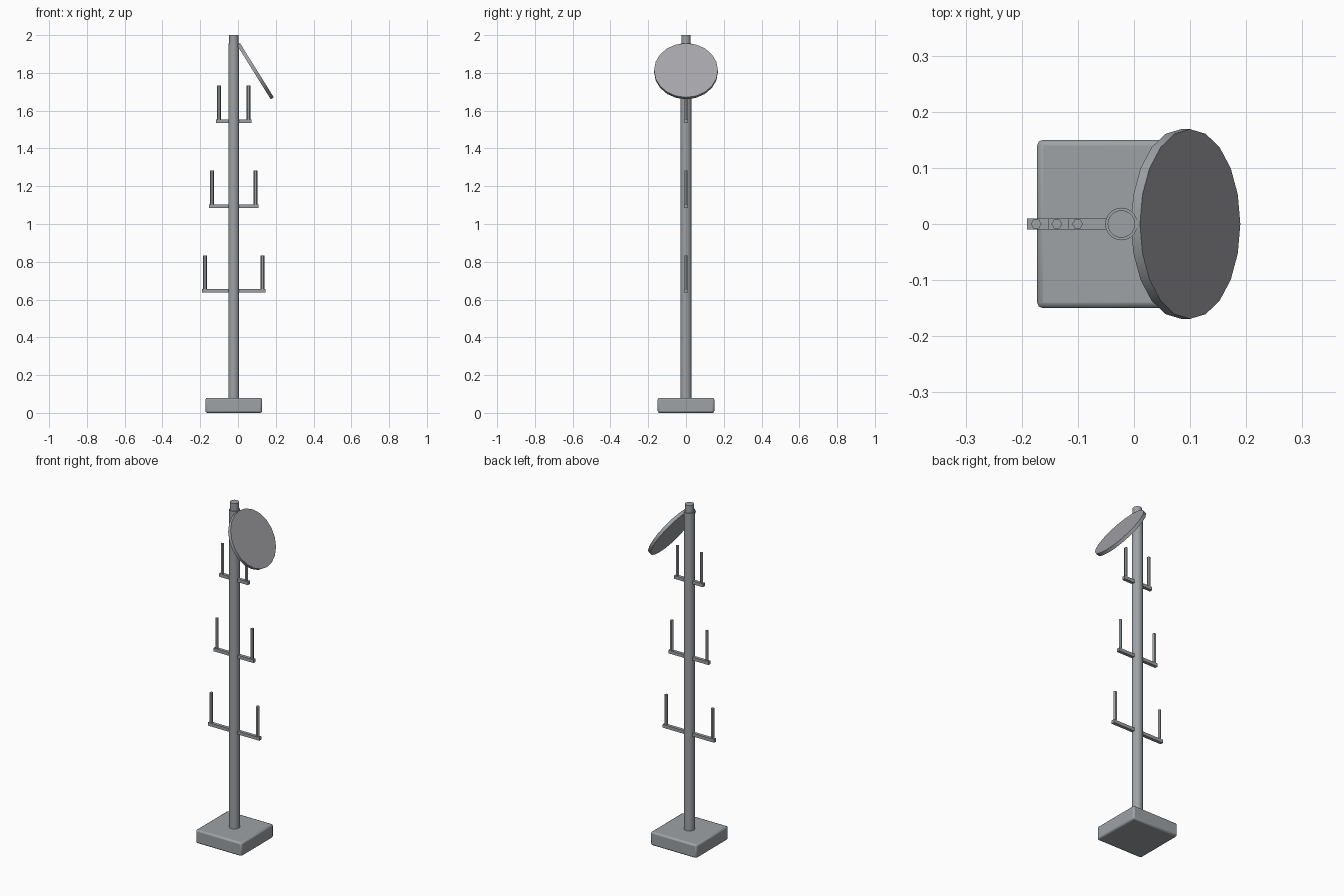
import bpy
import math
from mathutils import Vector

cube = bpy.data.objects.get("Cube")
if cube:
    bpy.data.objects.remove(cube, do_unlink=True)


def make_material(name, color):
    mat = bpy.data.materials.new(name)
    mat.use_nodes = True
    mat.diffuse_color = color
    mat.node_tree.nodes["Principled BSDF"].inputs["Base Color"].default_value = color
    return mat


metal = make_material("grey metal", (0.34, 0.36, 0.38, 1))
panel = make_material("pale grey panel", (0.37, 0.37, 0.40, 1))

AXIS_X = -0.0225  # pole centre line


def finish(name, smooth=True):
    obj = bpy.context.object
    obj.name = name
    obj.data.materials.append(metal)
    if smooth:
        bpy.ops.object.shade_smooth_by_angle(angle=math.radians(35))
    return obj


def rod(name, x, z0, z1, radius, sides):
    bpy.ops.mesh.primitive_cylinder_add(
        vertices=sides, radius=radius, depth=z1 - z0,
        location=(x, 0, (z0 + z1) / 2), rotation=(0, 0, math.pi / 2))
    return finish(name)


def box(name, size, z):
    bpy.ops.mesh.primitive_cube_add(size=1, location=(AXIS_X, 0, z))
    bpy.context.object.scale = size
    bpy.ops.object.transform_apply(location=False, rotation=False, scale=True)
    return finish(name, smooth=False)


# Base slab with softened edges
base = box("base", (0.30, 0.30, 0.08), 0.04)
bevel = base.modifiers.new("edge_bevel", "BEVEL")
bevel.width = 0.01
bevel.segments = 2
bpy.ops.object.shade_smooth_by_angle(angle=math.radians(50))

# Pole and its narrower tip
rod("pole", AXIS_X, 0.04, 1.955, 0.029, 20)
rod("pole_tip", AXIS_X, 1.90, 2.0, 0.0245, 20)

# Three tiers of cross arms, each with an upright peg at both ends
tiers = {"lower": (0.646, 0.152), "middle": (1.095, 0.115), "upper": (1.545, 0.078)}
for tier, (z, reach) in tiers.items():
    box(tier + "_arm", (2 * reach + 0.032, 0.019, 0.019), z)
    for side, sign in (("left", 1), ("right", -1)):
        rod(f"{tier}_{side}_peg", AXIS_X + sign * reach, z, z + 0.187, 0.0095, 6)

# Tilted round panel, hung from the top of the pole
normal = Vector((0.85, 0, 0.53)).normalized()
bpy.ops.mesh.primitive_cylinder_add(
    vertices=20, radius=0.169, depth=0.019, location=(0.092, 0, 1.809),
    rotation=(0, math.atan2(normal.x, normal.z), 0))
disc = finish("round_panel")
disc.data.materials.append(panel)
for face in disc.data.polygons:
    if face.normal.z > 0.9:
        face.material_index = 1
